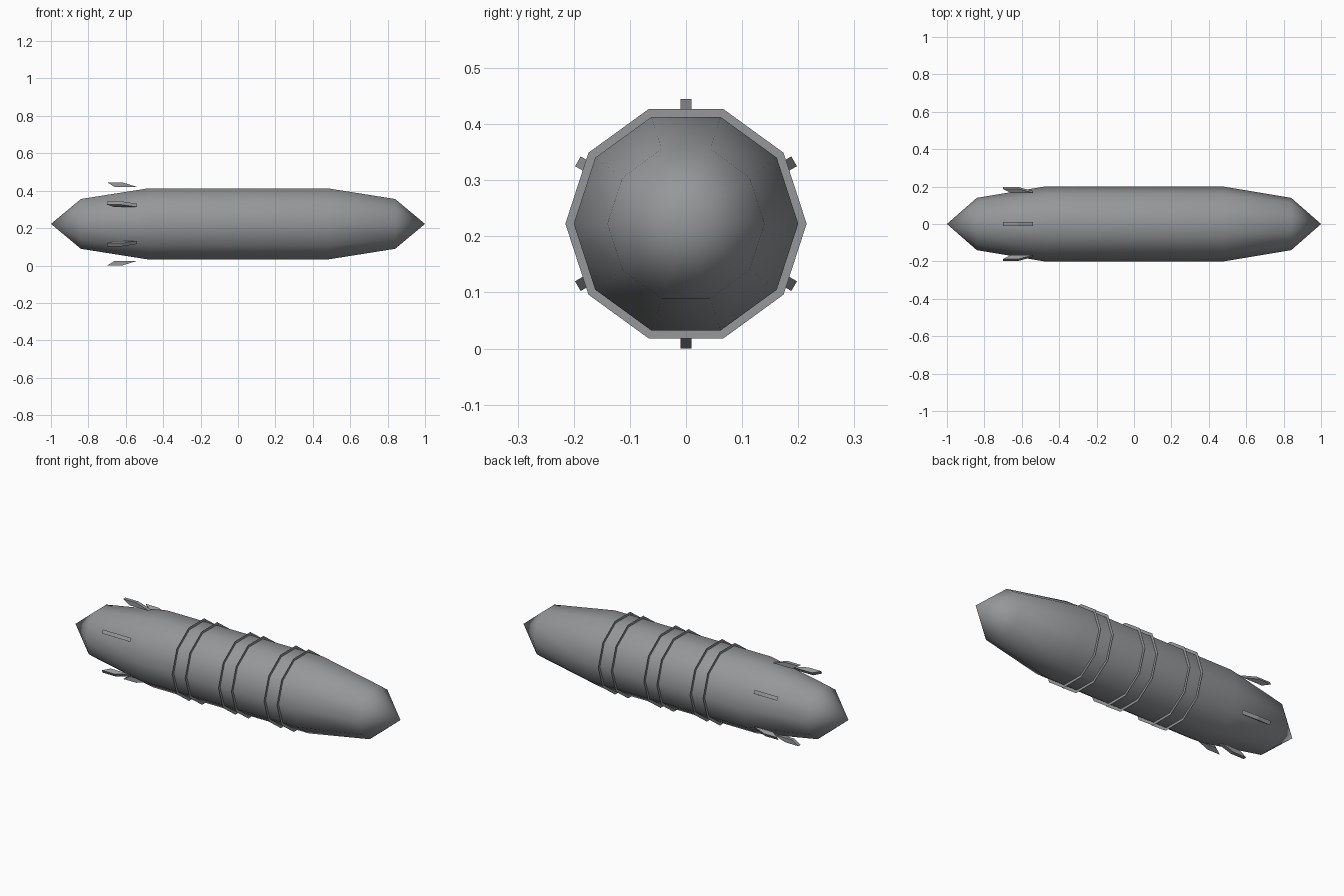
import bpy, bmesh, math
from mathutils import Matrix

cube = bpy.data.objects.get("Cube")
if cube:
    bpy.data.objects.remove(cube, do_unlink=True)

SIDES = 10
AXIS_Z = 0.2225

grey = bpy.data.materials.new("hull_grey")
grey.use_nodes = True
grey.diffuse_color = (0.3, 0.31, 0.32, 1)
grey.node_tree.nodes["Principled BSDF"].inputs["Base Color"].default_value = grey.diffuse_color


def finish(name, bm, smooth=False):
    mesh = bpy.data.meshes.new(name)
    bm.to_mesh(mesh)
    bm.free()
    mesh.materials.append(grey)
    for face in mesh.polygons:
        face.use_smooth = smooth
    obj = bpy.data.objects.new(name, mesh)
    obj.location.z = AXIS_Z
    bpy.context.collection.objects.link(obj)
    return obj


def ring(bm, x, radius):
    """Ten-sided loop around the long axis, corners on the left and right."""
    step = 2 * math.pi / SIDES
    return [bm.verts.new((x, radius * math.cos(i * step), radius * math.sin(i * step)))
            for i in range(SIDES)]


def bridge(bm, a, b):
    for i in range(SIDES):
        j = (i + 1) % SIDES
        bm.faces.new((a[i], a[j], b[j], b[i]))


# Hull: tapered spindle closed by a point at each end
bm = bmesh.new()
loops = [ring(bm, x, r) for x, r in ((-0.84, 0.14), (-0.48, 0.2), (0.48, 0.2), (0.84, 0.14))]
for a, b in zip(loops, loops[1:]):
    bridge(bm, a, b)
for loop, x in ((loops[0], -1), (loops[-1], 1)):
    tip = bm.verts.new((x, 0, 0))
    for i in range(SIDES):
        bm.faces.new((loop[i], loop[(i + 1) % SIDES], tip))
bmesh.ops.recalc_face_normals(bm, faces=bm.faces)
finish("hull", bm, smooth=True)

# Collars: three pairs of paper-thin flanges around the hull
for n, x in enumerate((-0.255, 0.03, 0.31)):
    bm = bmesh.new()
    for offset in (0, 0.08):
        bridge(bm, ring(bm, x + offset, 0.198), ring(bm, x + offset, 0.215))
    finish(f"collar_{n + 1}", bm)

# Fins: six swept blades standing just off the tail
fin_outline = ((-0.70, 0.2225), (-0.62, 0.2225), (-0.54, 0.198), (-0.66, 0.198))
for n in range(6):
    bm = bmesh.new()
    side = bm.faces.new([bm.verts.new((x, -0.01, z)) for x, z in fin_outline])
    grown = bmesh.ops.extrude_face_region(bm, geom=[side])["geom"]
    bmesh.ops.translate(bm, vec=(0, 0.02, 0),
                        verts=[v for v in grown if isinstance(v, bmesh.types.BMVert)])
    bmesh.ops.recalc_face_normals(bm, faces=bm.faces)
    bm.transform(Matrix.Rotation(n * math.pi / 3, 4, 'X'))
    finish(f"tail_fin_{n + 1}", bm)
